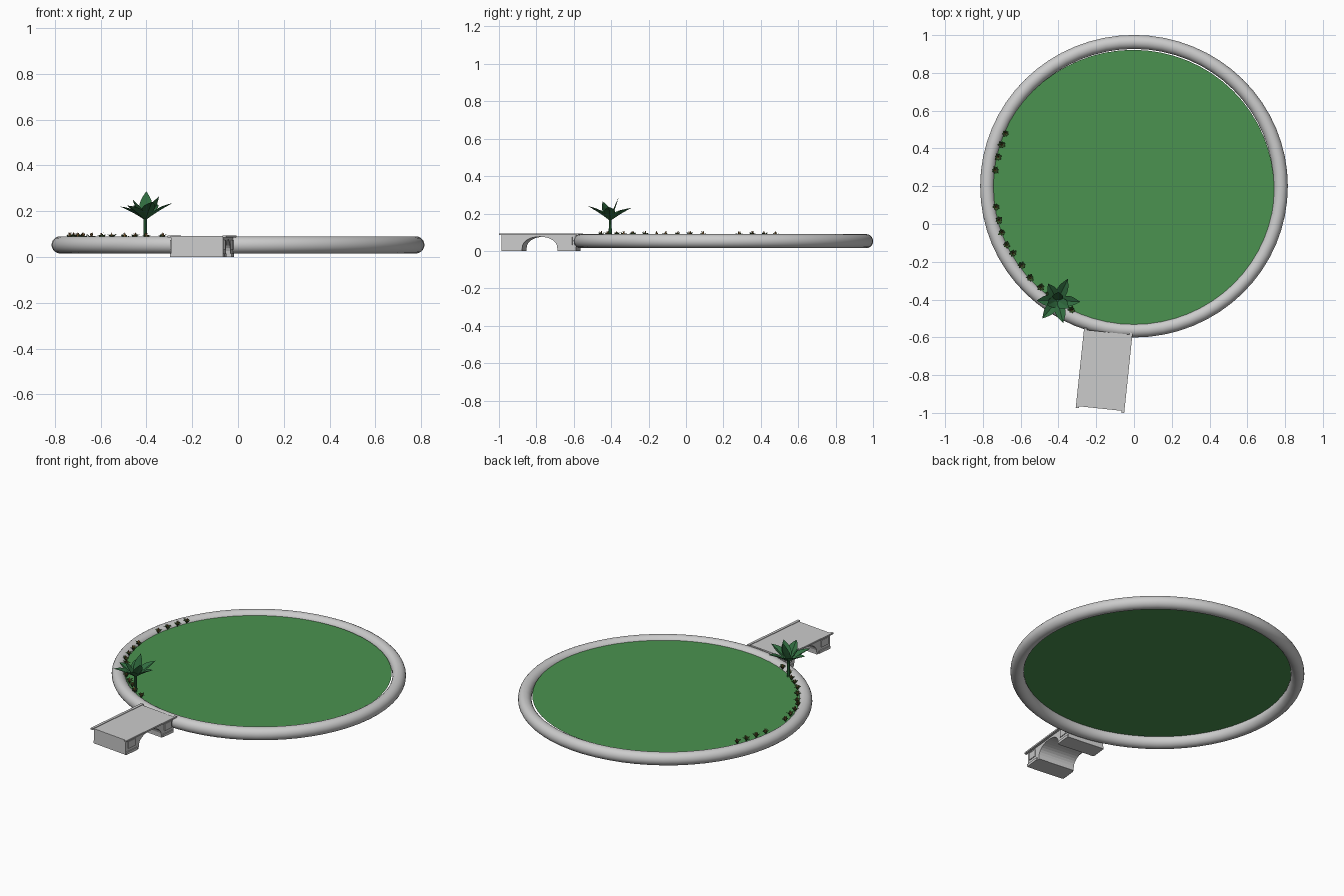
import bpy, bmesh, math, random
from mathutils import Vector, Matrix

if "Cube" in bpy.data.objects:
    bpy.data.objects.remove(bpy.data.objects["Cube"])

random.seed(4)


def material(name, rgb):
    m = bpy.data.materials.new(name)
    m.diffuse_color = (*rgb, 1)
    m.use_nodes = True
    m.node_tree.nodes["Principled BSDF"].inputs["Base Color"].default_value = m.diffuse_color
    return m


GRASS = material("grass_green", (0.07, 0.29, 0.08))
LEAF = material("leaf_green", (0.03, 0.15, 0.05))
TUFT = material("tuft_green", (0.05, 0.12, 0.03))
BUD = material("bud_brown", (0.28, 0.14, 0.04))


def finish(bm, name, mats=(), smooth=False):
    me = bpy.data.meshes.new(name)
    bm.to_mesh(me)
    bm.free()
    for m in mats:
        me.materials.append(m)
    ob = bpy.data.objects.new(name, me)
    bpy.context.collection.objects.link(ob)
    if smooth:
        for p in me.polygons:
            p.use_smooth = True
    return ob


def box(bm, lo, hi):
    c = [(a + b) / 2 for a, b in zip(lo, hi)]
    s = [b - a for a, b in zip(lo, hi)]
    bmesh.ops.create_cube(bm, size=1, matrix=Matrix.Translation(c) @ Matrix.Diagonal((*s, 1)))


def prism(bm, profile, x0, x1):
    # side profile (y, z) extruded across x
    face = bm.faces.new([bm.verts.new((x0, y, z)) for y, z in profile])
    ext = bmesh.ops.extrude_face_region(bm, geom=[face])
    moved = [g for g in ext["geom"] if isinstance(g, bmesh.types.BMVert)]
    bmesh.ops.translate(bm, verts=moved, vec=(x1 - x0, 0, 0))
    bmesh.ops.recalc_face_normals(bm, faces=bm.faces)


def leaf(bm, base, tip, width, lift, mat=0, n=6):
    # pointed leaf, folded along its midrib, arching from base to tip
    base, tip = Vector(base), Vector(tip)
    flat = Vector((tip.x - base.x, tip.y - base.y, 0)).normalized()
    side = Vector((-flat.y, flat.x, 0))
    mid = (base + tip) / 2 + Vector((0, 0, lift))
    rows = []
    for i in range(n + 1):
        t = i / n
        p = base * (1 - t) ** 2 + mid * 2 * t * (1 - t) + tip * t * t
        w = width / 2 * (math.sin(math.pi * t ** 0.85) + 0.08 * (1 - t))
        up = Vector((0, 0, w * 0.45))
        rows.append([bm.verts.new(q) for q in (p - side * w + up, p, p + side * w + up)])
    for a, b in zip(rows, rows[1:]):
        for j in (0, 1):
            bm.faces.new((a[j], a[j + 1], b[j + 1], b[j])).material_index = mat


# round stone rim
bpy.ops.mesh.primitive_torus_add(major_segments=64, minor_segments=20,
                                 major_radius=0.777, minor_radius=0.0375,
                                 location=(0, 0.2, 0.0525))
rim = bpy.context.object
rim.name = "round_rim"
rim.scale = (1, 0.983, 1)
bpy.ops.object.shade_smooth()

# lawn disc, slightly off centre inside the rim
bm = bmesh.new()
bmesh.ops.create_circle(bm, cap_ends=True, segments=64, radius=1)
bmesh.ops.transform(bm, verts=bm.verts, matrix=Matrix.Translation((-0.005, 0.185, 0.07))
                    @ Matrix.Diagonal((0.747, 0.737, 1, 1)))
finish(bm, "lawn", [GRASS])

# arched footbridge, built along local y then turned
HALF, W = 0.21, 0.115
bm = bmesh.new()
arch = [(0.005 + 0.095 * math.cos(a), 0.008 + 0.068 * math.sin(a) ** 0.8)
        for a in [math.pi * i / 16 for i in range(17)]]
arch[0], arch[-1] = (0.1, 0.008), (-0.09, 0.008)
profile = ([(-0.2, 0.0), (-0.09, 0.0)] + arch[::-1] +
           [(0.1, 0.0), (0.2, 0.0), (0.2, 0.086), (-0.2, 0.086)])
prism(bm, profile, -W, W)
box(bm, (-W - 0.008, -HALF + 0.007, 0.084), (W + 0.008, HALF - 0.007, 0.091))
for s in (-1, 1):
    # edge kerb, side panels and footings
    x0, x1 = sorted((s * (W - 0.002), s * (W + 0.014)))
    box(bm, (x0, -HALF - 0.003, 0.085), (x1, HALF + 0.003, 0.094))
    x0, x1 = sorted((s * (W - 0.002), s * (W + 0.005)))
    for y in (-0.152, 0.152):
        box(bm, (x0, y - 0.028, 0.033), (x1, y + 0.028, 0.075))
        box(bm, (x0, y - 0.046, 0.0), (x1, y + 0.046, 0.016))
bridge = finish(bm, "arched_footbridge")
bridge.location = (-0.158, -0.775, 0)
bridge.rotation_euler.z = math.radians(-6)

# large leafy plant
px, py = -0.405, -0.405
bm = bmesh.new()
bmesh.ops.create_cone(bm, cap_ends=True, segments=8, radius1=0.009, radius2=0.007, depth=0.1,
                      matrix=Matrix.Translation((px, py, 0.12)))
tips = [(-0.285, -0.412, 0.235), (-0.35, -0.29, 0.23), (-0.455, -0.315, 0.225),
        (-0.515, -0.405, 0.22), (-0.485, -0.50, 0.225), (-0.375, -0.525, 0.24),
        (-0.40, -0.36, 0.287), (-0.46, -0.43, 0.25), (-0.345, -0.445, 0.265)]
for i, t in enumerate(tips):
    steep = i > 5
    leaf(bm, (px, py, 0.16), t, 0.055, -0.012 if steep else 0.008)
finish(bm, "leafy_plant", [LEAF])

# row of small tufts along the left rim
spots = [(-0.68, 0.48), (-0.70, 0.42), (-0.72, 0.355), (-0.735, 0.285), (-0.73, 0.09),
         (-0.715, 0.02), (-0.70, -0.045), (-0.675, -0.11), (-0.64, -0.155), (-0.595, -0.22),
         (-0.55, -0.285), (-0.495, -0.335), (-0.45, -0.37), (-0.40, -0.42), (-0.33, -0.455)]
bm = bmesh.new()
for x, y in spots:
    turn = random.uniform(0, 6.28)
    for k in range(7):
        a = turn + k * math.tau / 7
        r = random.uniform(0.017, 0.024)
        leaf(bm, (x, y, 0.072), (x + r * math.cos(a), y + r * math.sin(a), random.uniform(0.088, 0.1)),
             0.013, 0.01, mat=0, n=4)
    for k in range(3):
        a = turn + k * math.tau / 3
        leaf(bm, (x, y, 0.075), (x + 0.007 * math.cos(a), y + 0.007 * math.sin(a), 0.107),
             0.01, 0, mat=1, n=3)
finish(bm, "small_tufts", [TUFT, BUD])
